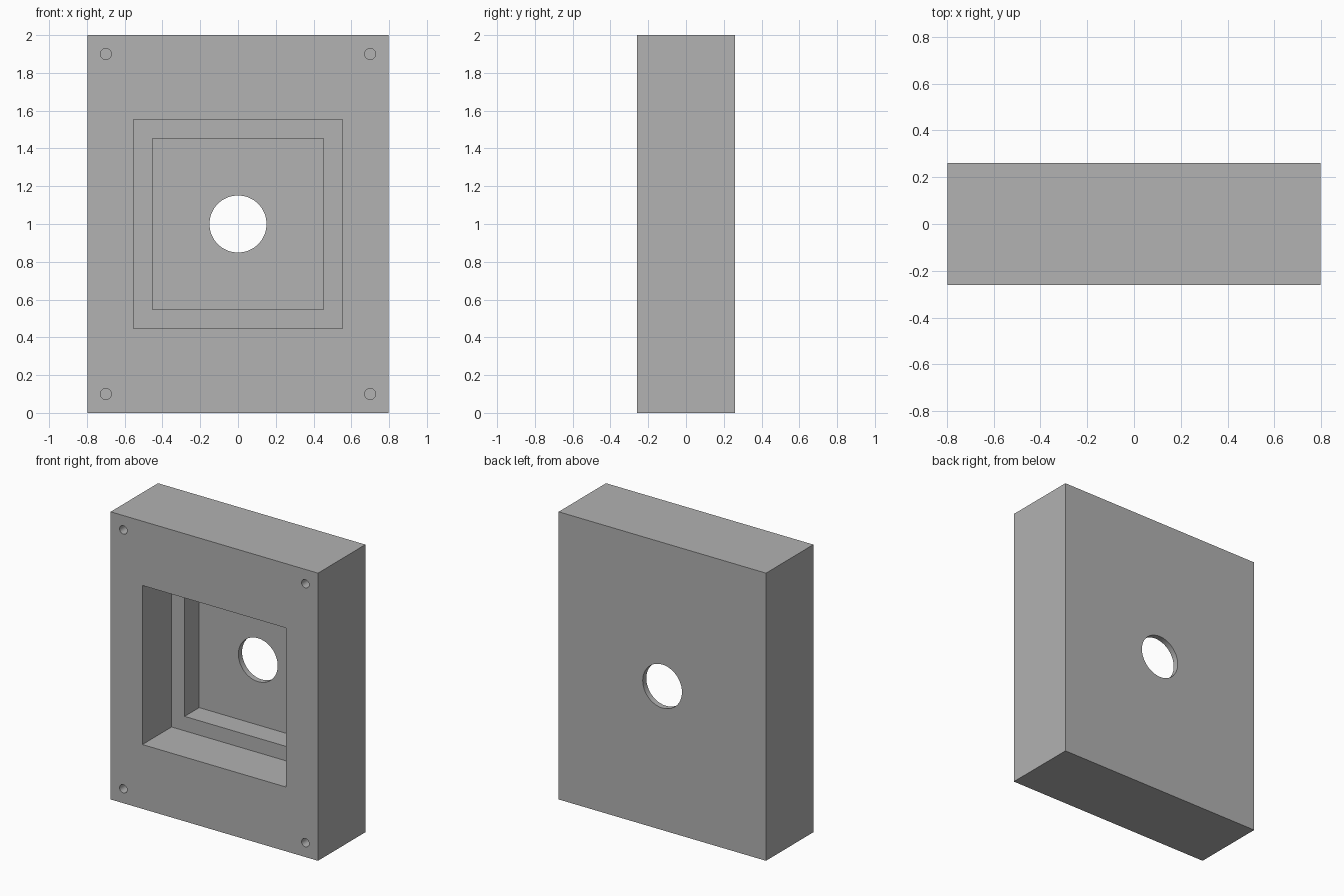
import bpy
import math

if "Cube" in bpy.data.objects:
    bpy.data.objects.remove(bpy.data.objects["Cube"], do_unlink=True)

WIDTH, DEPTH, HEIGHT = 1.595, 0.52, 2.0
FRONT, BACK, MID = -DEPTH / 2, DEPTH / 2, HEIGHT / 2
OVER = 0.1  # how far cutters stick out past the surface

grey = bpy.data.materials.new("plain_grey")
grey.use_nodes = True
colour = (0.445, 0.445, 0.445, 1)
grey.diffuse_color = colour
grey.node_tree.nodes["Principled BSDF"].inputs["Base Color"].default_value = colour


def finish(name):
    obj = bpy.context.object
    obj.name = obj.data.name = name
    obj.data.materials.append(grey)
    bpy.ops.object.transform_apply(location=True, rotation=True, scale=True)
    return obj


def block(name, width, height, y0, y1):
    bpy.ops.mesh.primitive_cube_add(size=1, location=(0, (y0 + y1) / 2, MID))
    bpy.context.object.scale = (width, y1 - y0, height)
    return finish(name)


def bore(name, x, z, radius, y0, y1, sides):
    bpy.ops.mesh.primitive_cylinder_add(
        vertices=sides, radius=radius, depth=y1 - y0,
        location=(x, (y0 + y1) / 2, z), rotation=(math.pi / 2, 0, 0))
    return finish(name)


# Solid housing
housing = block("housing", WIDTH, HEIGHT, FRONT, BACK)

# Stepped square pocket and the round opening in the back wall
cutters = [
    block("outer_pocket_cutter", 1.106, 1.106, FRONT - OVER, 0.06),
    block("inner_pocket_cutter", 0.905, 0.905, FRONT - OVER, 0.22),
    bore("round_opening_cutter", 0, MID, 0.151, 0, BACK + OVER, 64),
]

# Blind screw holes in the four front corners
for x in (-0.7, 0.7):
    for z in (0.1, 1.9):
        cutters.append(bore("screw_hole_cutter", x, z, 0.029, FRONT - OVER, 0.06, 32))

# Cut everything out of the housing
for cutter in cutters:
    mod = housing.modifiers.new(cutter.name, "BOOLEAN")
    mod.operation = "DIFFERENCE"
    mod.solver = "EXACT"
    mod.object = cutter

bpy.ops.object.select_all(action="DESELECT")
housing.select_set(True)
bpy.context.view_layer.objects.active = housing
for mod in list(housing.modifiers):
    bpy.ops.object.modifier_apply(modifier=mod.name)
for cutter in cutters:
    bpy.data.objects.remove(cutter, do_unlink=True)

# Smooth bores, crisp edges
bpy.ops.object.shade_smooth_by_angle(angle=math.radians(30))
